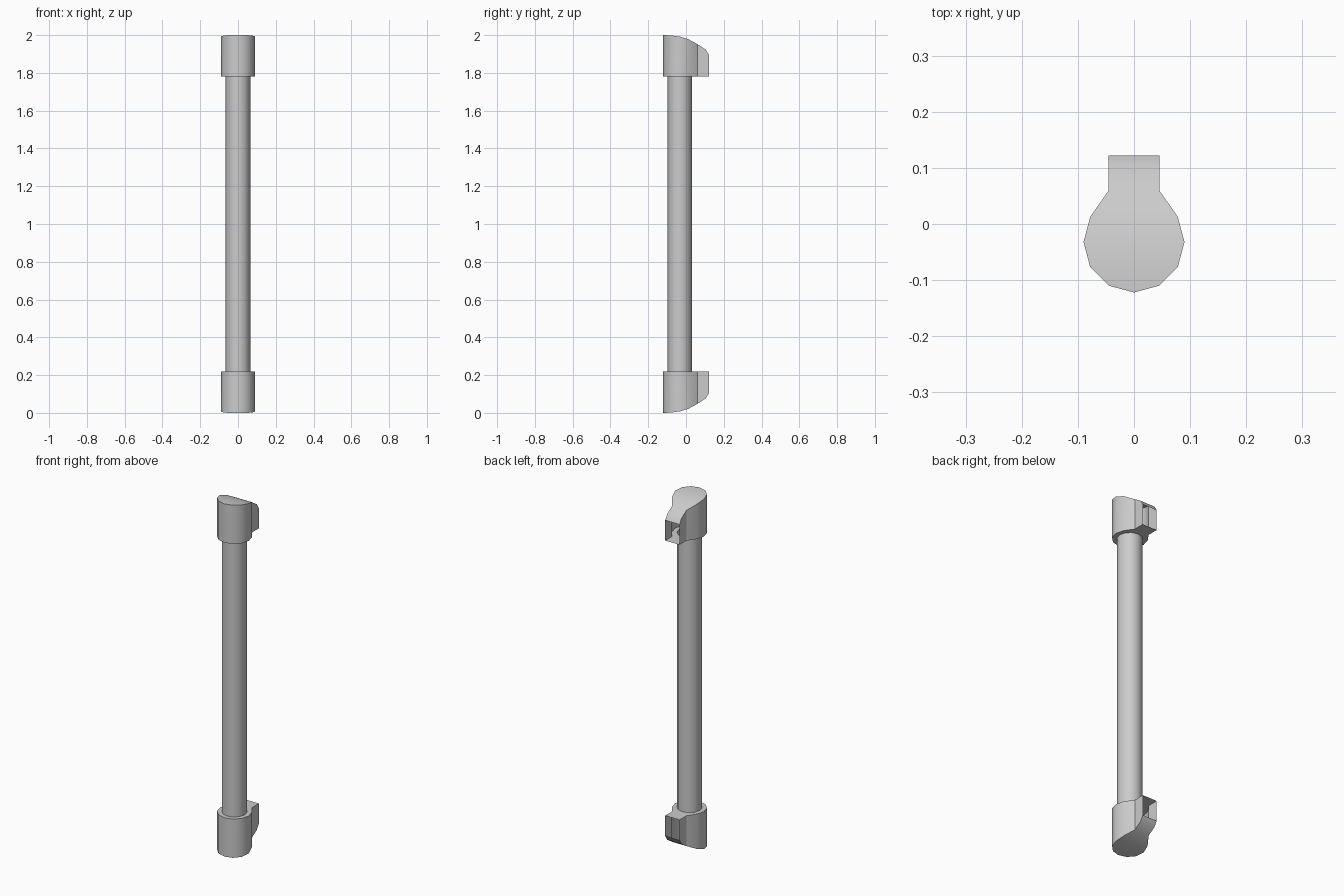
import bpy, bmesh, math

if "Cube" in bpy.data.objects:
    bpy.data.objects.remove(bpy.data.objects["Cube"])

CY, R_TUBE, R_CAP = -0.032, 0.065, 0.09
Z_TUBE0, Z_TUBE1 = 0.22, 1.78
N = 12


def ring(bm, z):
    return [bm.verts.new((R_TUBE * math.cos(a), CY + R_TUBE * math.sin(a), z))
            for a in (math.radians(-90 + 360 / N * i) for i in range(N))]


def finish(bm, name):
    bmesh.ops.recalc_face_normals(bm, faces=bm.faces)
    me = bpy.data.meshes.new(name)
    bm.to_mesh(me)
    bm.free()
    ob = bpy.data.objects.new(name, me)
    bpy.context.collection.objects.link(ob)
    bpy.ops.object.select_all(action='DESELECT')
    ob.select_set(True)
    bpy.context.view_layer.objects.active = ob
    bpy.ops.object.shade_smooth_by_angle(angle=math.radians(32))


# Grip tube, open into the hollow brackets
bm = bmesh.new()
lo, hi = ring(bm, Z_TUBE0), ring(bm, Z_TUBE1)
for i in range(N):
    j = (i + 1) % N
    bm.faces.new((lo[i], lo[j], hi[j], hi[i]))
finish(bm, "grip_tube")

# Half outline of a bracket seen from above: round front, then a narrow arm
angles = [math.radians(-90 + 30 * k) for k in range(5)]
half = [(R_CAP * math.cos(a), CY + R_CAP * math.sin(a)) for a in angles]
half[0] = (0, CY - R_CAP)
half += [(0.045, 0.06), (0.045, 0.105), (0.045, 0.122)]
# Drop of the sloped end surface at each station of the outline
drop = [0, 0, 0.002, 0.008, 0.022, 0.048, 0.077, 0.105]


def bracket(name, upper):
    bm = bmesh.new()
    fz = (lambda z: z) if upper else (lambda z: 2 - z)

    def row(side, zs):
        return [bm.verts.new((side * x, y, fz(z))) for (x, y), z in zip(half, zs)]

    tops = [2 - d for d in drop]
    base = [Z_TUBE1] * len(half)
    tr, br, tl, bl = row(1, tops), row(1, base), row(-1, tops), row(-1, base)
    hole = ring(bm, fz(Z_TUBE1))
    last = len(half) - 1
    for k in range(last):
        # Side walls and sloped end surface; the wall side at the back stays open
        bm.faces.new((br[k], br[k + 1], tr[k + 1], tr[k]))
        bm.faces.new((bl[k], tl[k], tl[k + 1], bl[k + 1]))
        if k:
            bm.faces.new((tr[k], tr[k + 1], tl[k + 1], tl[k]))
        # Plate around the tube
        if k < 5:
            bm.faces.new((br[k], hole[k], hole[k + 1], br[k + 1]))
            bm.faces.new((bl[k], bl[k + 1], hole[-k - 1], hole[-k % N]))
    bm.faces.new((tr[0], tr[1], tl[1]))
    # Plate under the arm
    bm.faces.new((br[5], hole[5], hole[6], hole[7], bl[5]))
    bm.faces.new((br[5], bl[5], bl[6], br[6]))
    bm.faces.new((br[6], bl[6], bl[7], br[7]))
    bmesh.ops.remove_doubles(bm, verts=bm.verts, dist=1e-5)
    finish(bm, name)


bracket("upper_bracket", True)
bracket("lower_bracket", False)
